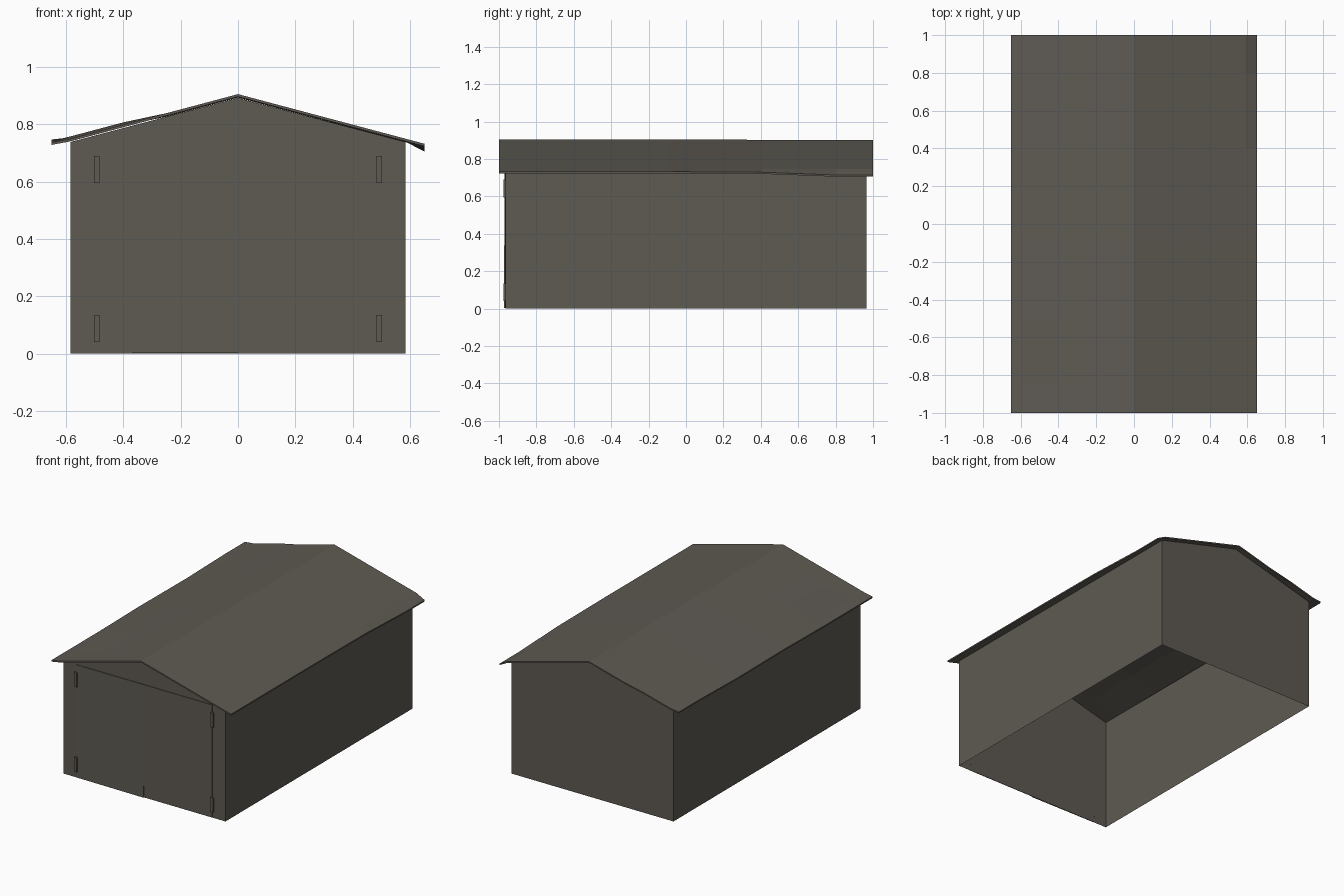
import bpy, bmesh

if "Cube" in bpy.data.objects:
    bpy.data.objects.remove(bpy.data.objects["Cube"])

mat = bpy.data.materials.new("weathered grey brown")
mat.diffuse_color = (0.113, 0.103, 0.087, 1)
mat.use_nodes = True
mat.node_tree.nodes["Principled BSDF"].inputs["Base Color"].default_value = mat.diffuse_color

WX, WY, EAVE, PEAK = 0.585, 0.965, 0.738, 0.892


def finish(name, bm):
    me = bpy.data.meshes.new(name)
    bm.to_mesh(me)
    bm.free()
    me.materials.append(mat)
    ob = bpy.data.objects.new(name, me)
    bpy.context.collection.objects.link(ob)
    return ob


def box(name, x0, x1, y0, y1, z0, z1):
    bm = bmesh.new()
    bmesh.ops.create_cube(bm, size=1)
    for v in bm.verts:
        v.co.x = x1 if v.co.x > 0 else x0
        v.co.y = y1 if v.co.y > 0 else y0
        v.co.z = z1 if v.co.z > 0 else z0
    return finish(name, bm)


# walls: thin shell with gables, open at the bottom
bm = bmesh.new()
profile = [(-WX, 0), (WX, 0), (WX, EAVE), (0, PEAK), (-WX, EAVE)]
front = [bm.verts.new((x, -WY, z)) for x, z in profile]
back = [bm.verts.new((x, WY, z)) for x, z in profile]
bm.faces.new(front)
bm.faces.new(back[::-1])
for a, b in ((1, 2), (4, 0)):
    bm.faces.new((front[a], back[a], back[b], front[b]))
finish("walls", bm)

# roof: thin slightly warped sheet, drooping at the right rear eave
xs = [-0.65, -0.59, -0.4, -0.25, 0, 0.25, 0.59, 0.65]
ys = [-1, -0.85, -0.5, -0.1, 0.4, 0.8, 1]


def roof_z(x, y):
    z = 0.905 - 0.266 * abs(x) - (0.003 if y > 0.3 else 0)
    if x > 0.6 and y > 0.7:
        z -= 0.015
    if -0.6 < x < -0.3 and y > -0.6:
        z += 0.008
    if x < -0.6:
        z += 0.018 if y > 0.5 else (0.01 if y > -0.3 else 0.005)
    return z


bm = bmesh.new()
T = 0.009
top = [[bm.verts.new((x, y, roof_z(x, y))) for x in xs] for y in ys]
low = [[bm.verts.new((x, y, roof_z(x, y) - T)) for x in xs] for y in ys]
for j in range(len(ys) - 1):
    for i in range(len(xs) - 1):
        bm.faces.new((top[j][i], top[j][i+1], top[j+1][i+1], top[j+1][i]))
        bm.faces.new((low[j][i], low[j+1][i], low[j+1][i+1], low[j][i+1]))
    for i in (0, -1):
        bm.faces.new((top[j][i], top[j+1][i], low[j+1][i], low[j][i]))
for j in (0, -1):
    for i in range(len(xs) - 1):
        bm.faces.new((top[j][i], low[j][i], low[j][i+1], top[j][i+1]))
bmesh.ops.recalc_face_normals(bm, faces=bm.faces[:])
finish("roof", bm)

# double doors with the left leaf bowed out at the bottom
for name, x0, x1 in (("left_door", -0.49, 0), ("right_door", 0, 0.49)):
    door = box(name, x0, x1, -0.969, -0.964, 0.002, 0.738)
    if name == "left_door":
        for v in door.data.vertices:
            if v.co.z < 0.1 and v.co.y < -0.967 and v.co.x > -0.1:
                v.co.y = -0.974

# hinges
for side, sx in (("left", -1), ("right", 1)):
    for level, z0 in (("lower", 0.04), ("upper", 0.595)):
        cx = sx * 0.493
        box(f"{side}_{level}_hinge", cx - 0.01, cx + 0.01, -0.977, -0.964, z0, z0 + 0.095)
